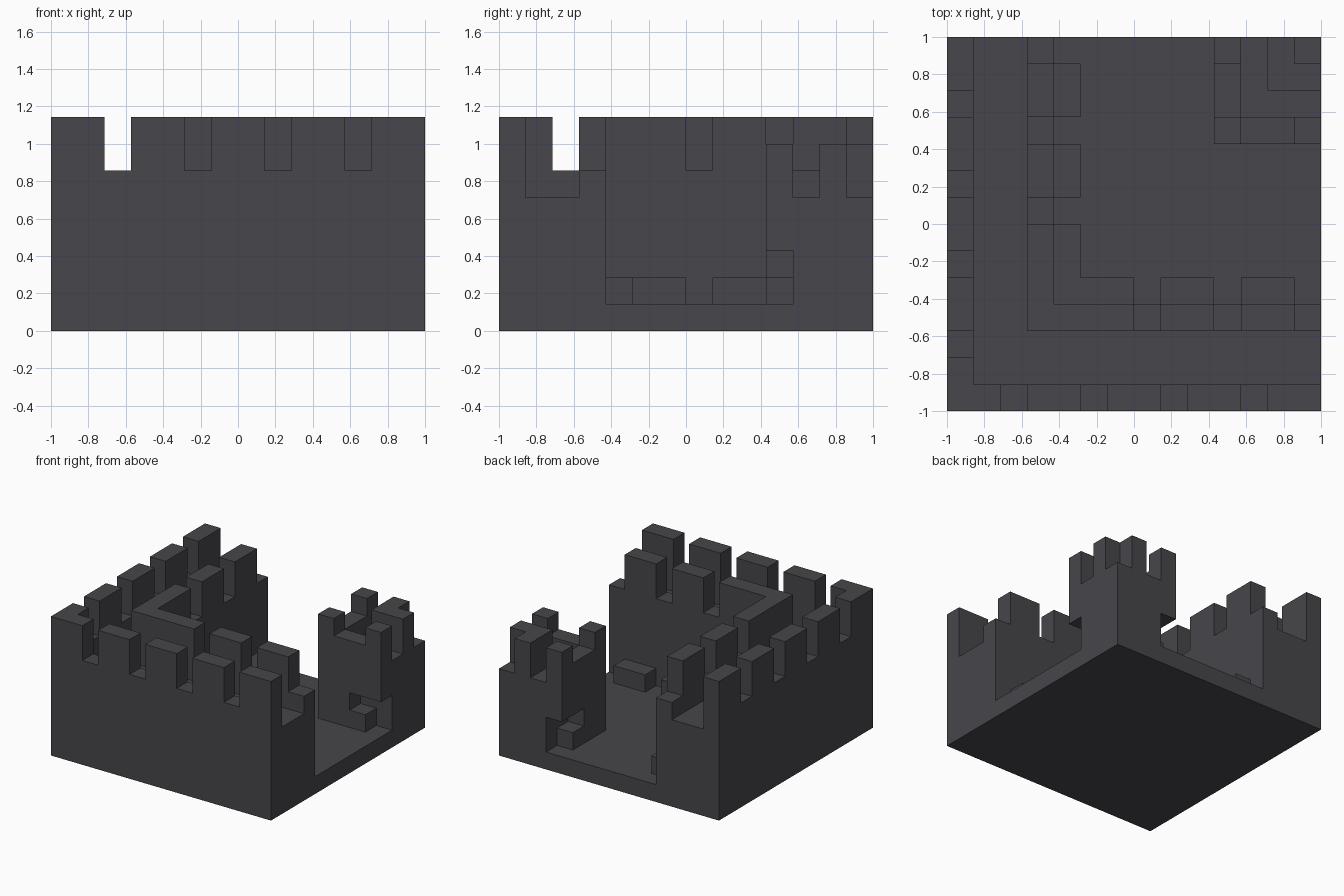
import bpy, bmesh
from mathutils import Vector

if "Cube" in bpy.data.objects:
    bpy.data.objects.remove(bpy.data.objects["Cube"])

U = 1 / 7  # one masonry block

stone = bpy.data.materials.new("dark_stone")
stone.diffuse_color = (0.063, 0.061, 0.070, 1)
stone.use_nodes = True
stone.node_tree.nodes["Principled BSDF"].inputs["Base Color"].default_value = stone.diffuse_color


def box(i0, i1, j0, j1, k0, k1):
    """Block cells of a box, plus its copy mirrored over the plan diagonal."""
    cells = {(i, j, k) for i in range(i0, i1) for j in range(j0, j1) for k in range(k0, k1)}
    return cells | {(j, i, k) for i, j, k in cells}


# ground slab
slab = box(0, 14, 0, 14, 0, 1)

# two walls meeting at a corner, with walkway, parapets and battlements
walls = box(0, 14, 0, 4, 1, 5)
walls |= box(0, 14, 0, 1, 5, 6) | box(3, 14, 3, 4, 5, 6)
for a, b in ((0, 2), (3, 5), (6, 8), (9, 11), (12, 14)):
    walls |= box(a, b, 0, 1, 6, 8)
INNER = ((3, 7), (8, 10), (11, 13))
for a, b in INNER:
    walls |= box(a, b, 3, 4, 6, 8)

# low blocks along the foot of the inner walls
foot = set()
for a, b in INNER:
    foot |= box(max(a, 4), b, 4, 5, 1, 2)

# inner tower with parapet, battlements and raised core
tower = box(10, 14, 10, 14, 1, 5) | box(10, 14, 10, 11, 5, 6)
tower |= box(10, 11, 10, 11, 6, 7) | box(13, 14, 10, 11, 6, 7)
tower |= box(12, 14, 12, 13, 5, 7)
tower -= box(12, 14, 10, 11, 1, 3)  # doorway recess

# step block in each doorway
steps = box(12, 13, 10, 11, 1, 2)

parts = {"ground_slab": slab, "battlement_walls": walls, "wall_foot_blocks": foot,
         "keep_tower": tower, "doorway_steps": steps}
solid = set().union(*parts.values())


def build(name, cells):
    """Make a mesh from the exposed faces of the cells and merge flat areas."""
    bm = bmesh.new()
    cache = {}

    def vert(p):
        if p not in cache:
            cache[p] = bm.verts.new((p[0] * U - 1, p[1] * U - 1, p[2] * U))
        return cache[p]

    for c in sorted(cells):
        for axis in range(3):
            for side in (0, 1):
                n = list(c)
                n[axis] += 2 * side - 1
                if tuple(n) in solid:
                    continue
                quad = []
                for du, dv in ((0, 0), (1, 0), (1, 1), (0, 1)):
                    p = list(c)
                    p[axis] += side
                    p[(axis + 1) % 3] += du
                    p[(axis + 2) % 3] += dv
                    quad.append(vert(tuple(p)))
                bm.faces.new(quad if side else quad[::-1])
    bmesh.ops.dissolve_limit(bm, angle_limit=0.02, verts=bm.verts[:], edges=bm.edges[:])
    mesh = bpy.data.meshes.new(name)
    bm.to_mesh(mesh)
    bm.free()
    mesh.materials.append(stone)
    bpy.context.collection.objects.link(bpy.data.objects.new(name, mesh))


for name, cells in parts.items():
    build(name, cells)
